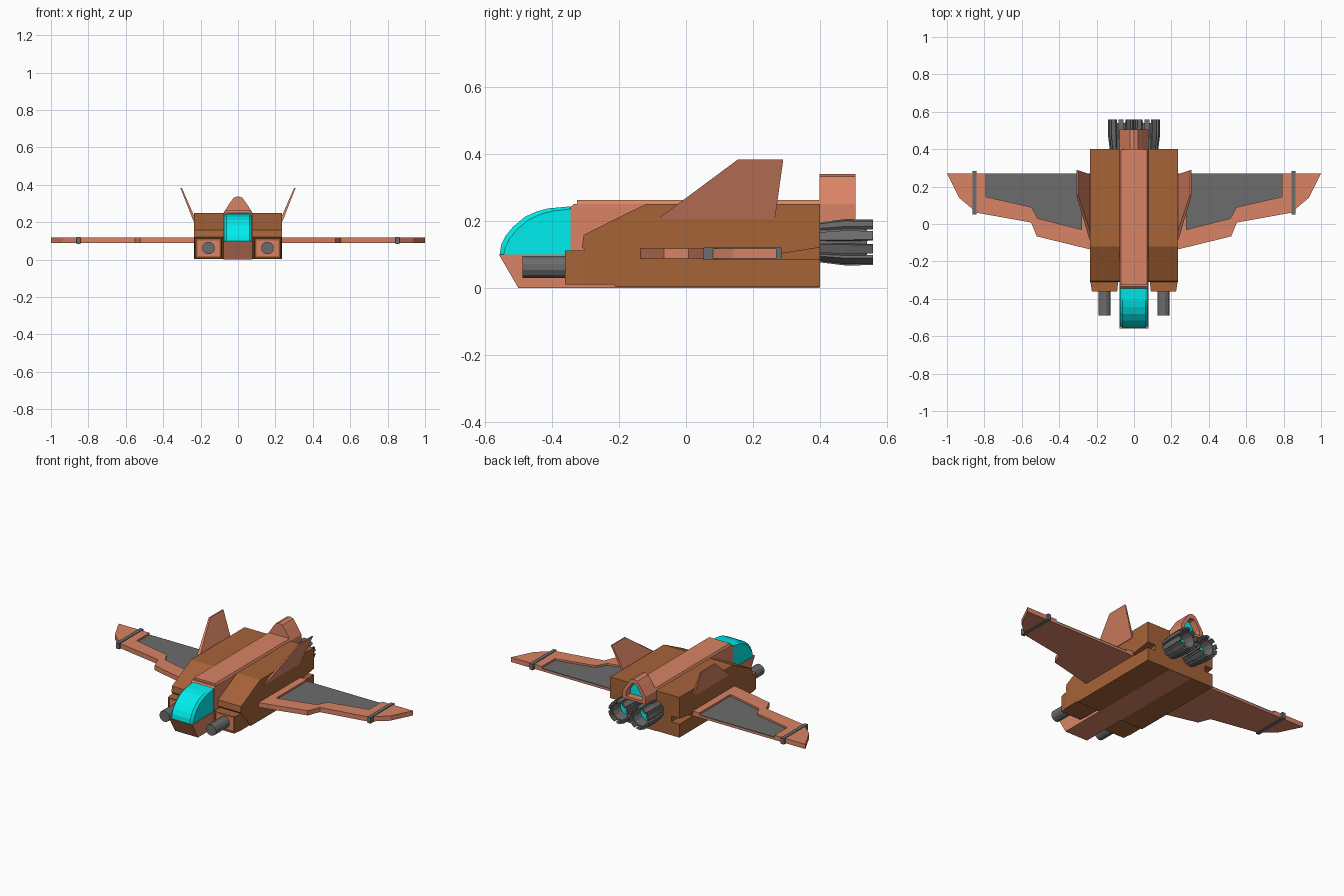
import bpy, bmesh, math
from mathutils import Vector, Matrix

if "Cube" in bpy.data.objects:
    bpy.data.objects.remove(bpy.data.objects["Cube"])


def material(name, rgb):
    m = bpy.data.materials.new(name)
    m.diffuse_color = (*rgb, 1)
    m.use_nodes = True
    m.node_tree.nodes["Principled BSDF"].inputs["Base Color"].default_value = m.diffuse_color
    return m


SALMON = material("salmon", (0.70, 0.23, 0.13))
BROWN = material("brown", (0.38, 0.125, 0.04))
CYAN = material("cyan", (0.0, 0.85, 0.85))
GREY = material("grey", (0.15, 0.15, 0.15))


def finish(name, bm, mat):
    bmesh.ops.recalc_face_normals(bm, faces=bm.faces)
    me = bpy.data.meshes.new(name)
    bm.to_mesh(me)
    bm.free()
    me.materials.append(mat)
    ob = bpy.data.objects.new(name, me)
    bpy.context.collection.objects.link(ob)
    return ob


def place(axis, p, d):
    """Map a 2D profile point plus a depth onto 3D."""
    a, b = p
    return {'x': (d, a, b), 'y': (a, d, b), 'z': (a, b, d)}[axis]


def loft(name, axis, sections, mat):
    """Closed solid through profiles given as (depth, points)."""
    bm = bmesh.new()
    rings = [[bm.verts.new(place(axis, p, d)) for p in pts] for d, pts in sections]
    n = len(rings[0])
    for r0, r1 in zip(rings, rings[1:]):
        for i in range(n):
            j = (i + 1) % n
            bm.faces.new((r0[i], r0[j], r1[j], r1[i]))
    bm.faces.new(rings[0])
    bm.faces.new(rings[-1])
    return finish(name, bm, mat)


def prism(name, axis, pts, lo, hi, mat):
    return loft(name, axis, [(lo, pts), (hi, pts)], mat)


def box(name, lo, hi, mat):
    pts = [(lo[0], lo[1]), (hi[0], lo[1]), (hi[0], hi[1]), (lo[0], hi[1])]
    return prism(name, 'z', pts, lo[2], hi[2], mat)


def circle(cx, cz, r, n):
    return [(cx + r * math.cos(2 * math.pi * (i + .5) / n),
             cz + r * math.sin(2 * math.pi * (i + .5) / n)) for i in range(n)]


# main hull with a wedge notch behind each wing
hull = prism("hull", 'x', [(-.21, .003), (.4, .003), (.4, .25), (-.12, .25),
                           (-.305, .158), (-.31, .122)], -.235, .235, BROWN)
notch = [(.27, .085), (.42, .085), (.42, .124), (.27, .1)]
for s in (1, -1):
    cutter = prism("notch_cutter", 'x', notch, s * .18, s * .3, BROWN)
    cutter.hide_render = True
    mod = hull.modifiers.new("notch", 'BOOLEAN')
    mod.operation = 'DIFFERENCE'
    mod.solver = 'EXACT'
    mod.object = cutter
    bpy.context.view_layer.objects.active = hull
    bpy.ops.object.modifier_apply(modifier=mod.name)
    bpy.data.objects.remove(cutter)

# nose and spine in one long strip, chamfered along the top
spine = [(-.558, .1), (-.5, 0), (.398, 0), (.398, .25), (-.335, .25), (-.345, .24), (-.345, .1)]
prism("nose_and_spine", 'x', spine, -.078, .078, SALMON)
prism("spine_ridge", 'y', [(-.078, .248), (.078, .248), (.07, .262), (-.07, .262)],
      -.325, .4, SALMON)

# canopy, slightly narrower at the outer skin
glass = [(-.345, .1), (-.555, .1), (-.551, .128), (-.538, .155), (-.515, .183), (-.48, .212),
         (-.445, .228), (-.41, .237), (-.345, .243)]
inner = [(y if y == -.345 else y + .012, max(.1, z - .008)) for y, z in glass]
loft("canopy", 'x', [(-.075, inner), (-.062, glass), (.062, glass), (.075, inner)], CYAN)

# rear spine hood: arched shell with a glowing triangular outlet
hood = [(-.078, .205), (.078, .205), (.078, .25), (.04, .308), (.022, .332), (0, .339),
        (-.022, .332), (-.04, .308), (-.078, .25)]
hole = [(x * .68, .255 + (z - .255) * .68) for x, z in hood]
front = [(x, z - .01 if z < .21 else z) for x, z in hood]
loft("spine_hood", 'y', [(.398, front), (.505, hood), (.505, hole), (.46, hole)], SALMON)
prism("hood_glow", 'y', [(x * .99, .255 + (z - .255) * .99) for x, z in hole], .455, .463, CYAN)

wing = [(.23, -.137), (.52, -.066), (.55, .008), (.84, .06), (.935, .14), (1, .27), (.23, .27)]
rim = wing[:-1] + [(.79, .27), (.79, .145), (.548, .09), (.515, .03), (.28, -.03),
                   (.28, .27), (.23, .27)]
panel = [(.28, -.03), (.515, .03), (.548, .09), (.79, .145), (.79, .27), (.28, .27)]

for s, side in ((1, "right"), (-1, "left")):
    def flip(pts):
        return [(s * a, b) for a, b in pts]

    # wing plate, raised rim, sunken panel and tip band
    prism(f"{side}_wing_plate", 'z', flip(wing), .088, .1, SALMON)
    prism(f"{side}_wing_rim", 'z', flip(rim), .1, .117, SALMON)
    prism(f"{side}_wing_panel", 'z', flip(panel), .099, .106, GREY)
    box(f"{side}_wing_band", (s * .842, .052, .084), (s * .864, .284, .121), GREY)

    # canted tail fin
    base = [(s * .222, -.075), (s * .238, -.085), (s * .238, .265), (s * .222, .262)]
    tip = [(s * .3, .157), (s * .308, .155), (s * .308, .29), (s * .3, .288)]
    loft(f"{side}_tail_fin", 'z', [(.205, base), (.383, tip)], SALMON)

    # gun housing with a recessed front plate and barrel
    block = [(s * .085, .01), (s * .233, .01), (s * .233, .112), (s * .085, .112)]
    face = [(s * .1, .02), (s * .217, .02), (s * .217, .102), (s * .1, .102)]
    loft(f"{side}_gun_housing", 'y', [(-.2, block), (-.31, block), (-.36, [
        (s * .09, .01), (s * .225, .01), (s * .225, .112), (s * .09, .112)]),
        (-.36, face), (-.352, face)], BROWN)
    prism(f"{side}_gun_plate", 'y', face, -.355, -.345, SALMON)
    prism(f"{side}_gun_barrel", 'y', circle(s * .158, .062, .034, 12), -.488, -.35, GREY)

    # engine nozzle: hollow tube, overlapping petals and glow
    cx, cz = s * .069, .136
    loft(f"{side}_nozzle", 'y', [(.395, circle(cx, cz, .055, 12)), (.48, circle(cx, cz, .063, 12)),
                                 (.54, circle(cx, cz, .06, 12)), (.54, circle(cx, cz, .051, 12)),
                                 (.47, circle(cx, cz, .046, 12))], GREY)
    prism(f"{side}_nozzle_glow", 'y', circle(cx, cz, .046, 12), .468, .475, CYAN)
    for k in range(10):
        rot = Matrix.Rotation(2 * math.pi * (k + .5) / 10, 2)
        def petal(r0, r1, w):
            corners = [(r0, -w), (r1, -w), (r1, w), (r0, w)]
            return [tuple(rot @ Vector(c) + Vector((cx, cz))) for c in corners]
        loft(f"{side}_nozzle_petal_{k + 1}", 'y', [(.4, petal(.05, .06, .012)),
             (.475, petal(.056, .069, .015)), (.558, petal(.056, .068, .013))], GREY)
